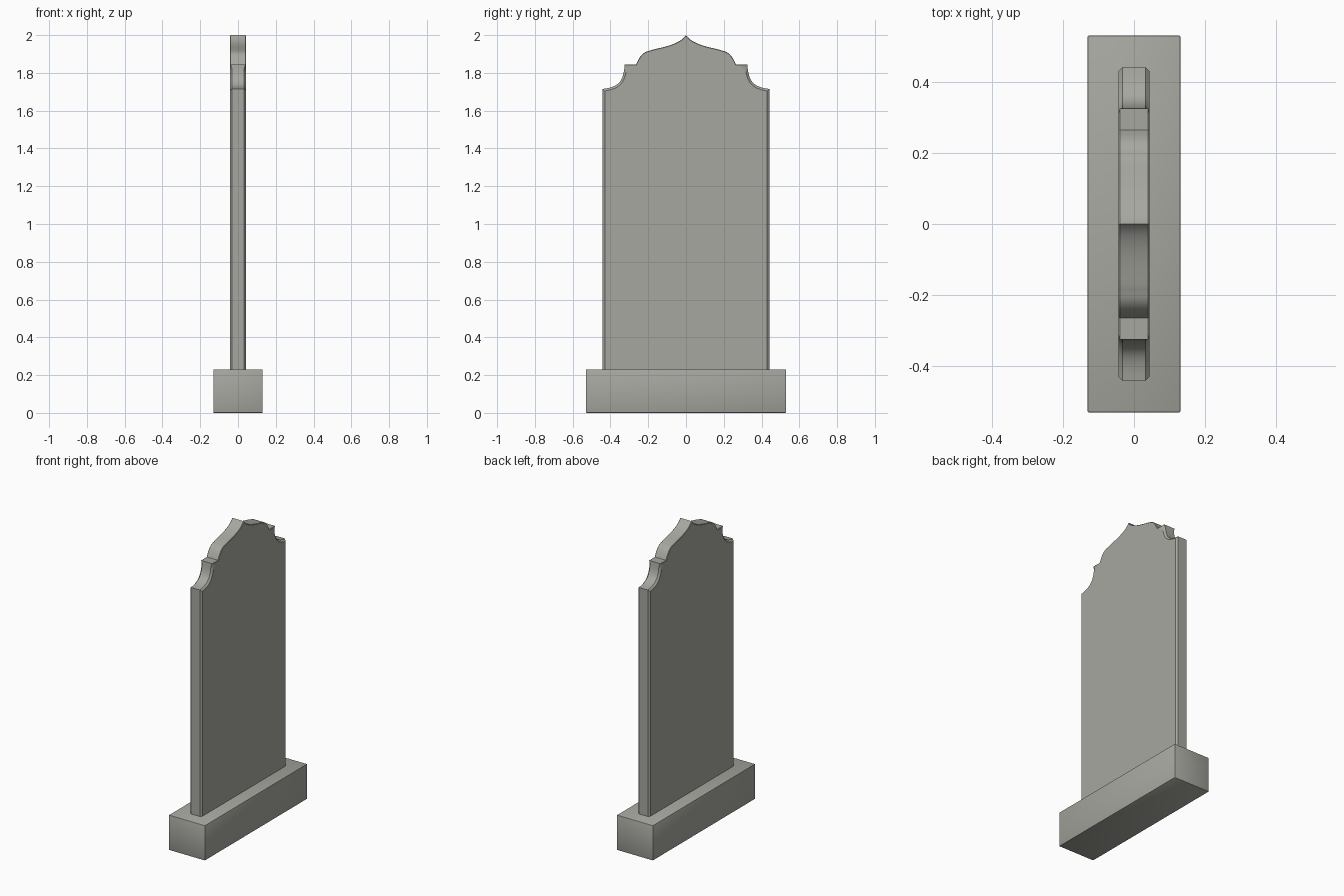
import bpy, bmesh
from mathutils import Vector

if "Cube" in bpy.data.objects:
    bpy.data.objects.remove(bpy.data.objects["Cube"])

stone = bpy.data.materials.new("grey stone")
stone.diffuse_color = (0.39, 0.39, 0.355, 1)
stone.use_nodes = True
stone.node_tree.nodes["Principled BSDF"].inputs["Base Color"].default_value = stone.diffuse_color


def finish(bm, name):
    bmesh.ops.recalc_face_normals(bm, faces=bm.faces)
    mesh = bpy.data.meshes.new(name)
    bm.to_mesh(mesh)
    bm.free()
    mesh.materials.append(stone)
    obj = bpy.data.objects.new(name, mesh)
    bpy.context.collection.objects.link(obj)
    bpy.ops.object.select_all(action='DESELECT')
    obj.select_set(True)
    bpy.context.view_layer.objects.active = obj
    bpy.ops.object.shade_smooth_by_angle(angle=0.6)
    return obj


def bezier(a, b, c, d, n):
    """Points after a, up to and including d."""
    a, b, c, d = map(Vector, (a, b, c, d))
    out = []
    for i in range(1, n + 1):
        t = i / n
        s = 1 - t
        out.append(a * s**3 + b * 3 * s * s * t + c * 3 * s * t * t + d * t**3)
    return out


# base plinth with slightly softened edges
bm = bmesh.new()
bmesh.ops.create_cube(bm, size=1)
bmesh.ops.scale(bm, vec=(0.262, 1.06, 0.23), verts=bm.verts)
bmesh.ops.translate(bm, vec=(0, 0, 0.115), verts=bm.verts)
bmesh.ops.bevel(bm, geom=bm.edges[:], offset=0.004, segments=2,
                profile=0.5, affect='EDGES')
finish(bm, "base_plinth")

# slab half outline in (y, z), from the peak to the foot
NARROW, WIDE = 0.003, 0.012
half = [Vector((0, 2.0))]
half += bezier((0, 2.0), (0.04, 1.94), (0.17, 1.93), (0.19, 1.918), 14)
half += bezier((0.19, 1.918), (0.235, 1.912), (0.25, 1.875), (0.265, 1.845), 10)
half.append(Vector((0.325, 1.845)))
widths = [NARROW] * (len(half) - 1)          # chamfer width of each segment
half += bezier((0.325, 1.845), (0.33, 1.75), (0.36, 1.725), (0.442, 1.715), 12)
half.append(Vector((0.442, 0.22)))
widths += [WIDE] * (len(half) - 1 - len(widths))

# full closed outline, mirrored across y = 0
outline = half + [Vector((-p.x, p.y)) for p in reversed(half[1:])]
widths = widths + [0.0] + widths[::-1]
count = len(outline)


def inset(i):
    """Corner of the outline moved inward by both neighbouring chamfers."""
    p = outline[i]
    e1 = (p - outline[i - 1]).normalized()
    e2 = (outline[(i + 1) % count] - p).normalized()
    n1, n2 = Vector((e1.y, -e1.x)), Vector((e2.y, -e2.x))
    w1, w2 = widths[i - 1], widths[i]
    det = n1.x * n2.y - n1.y * n2.x
    if abs(det) < 0.02:
        return p + (n1 + n2).normalized() * max(w1, w2)
    return p + Vector(((w1 * n2.y - w2 * n1.y) / det,
                       (n1.x * w2 - n2.x * w1) / det))


# slab: inset face, full outline, full outline, inset face
inner = [inset(i) for i in range(count)]
bm = bmesh.new()
layers = []
for x, pts in ((-0.043, inner), (-0.032, outline), (0.032, outline), (0.043, inner)):
    layers.append([bm.verts.new((x, p.x, p.y)) for p in pts])
# along the crown the stone keeps almost its full thickness
for i, p in enumerate(outline):
    if p.y > 1.844:
        layers[1][i].co.x, layers[2][i].co.x = -0.040, 0.040
for a, b in zip(layers, layers[1:]):
    for i in range(count):
        j = (i + 1) % count
        bm.faces.new((a[i], a[j], b[j], b[i]))
bm.faces.new(layers[0])
bm.faces.new(layers[-1])
finish(bm, "headstone_slab")
